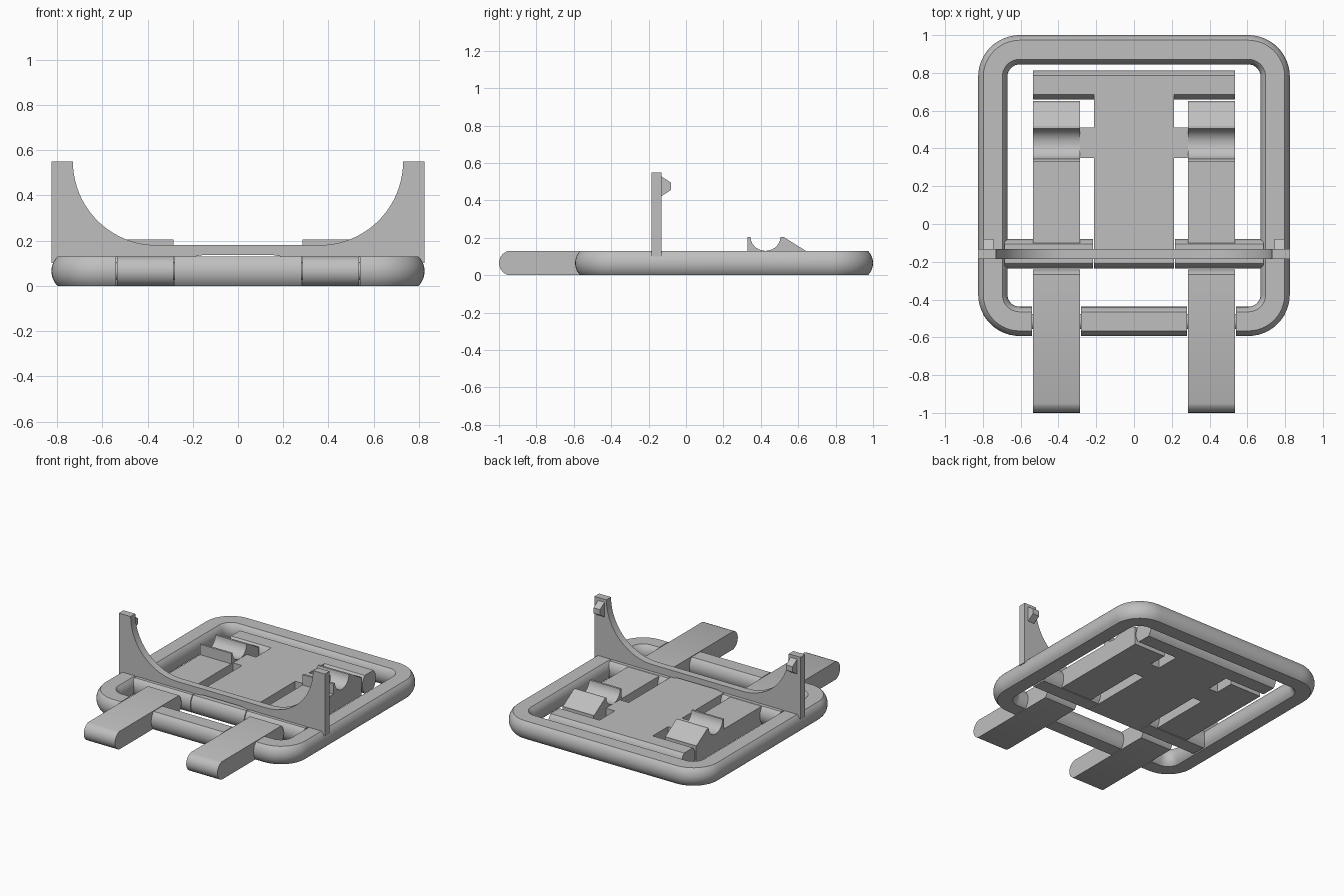
import bpy, bmesh, math
from mathutils import Vector

if "Cube" in bpy.data.objects:
    bpy.data.objects.remove(bpy.data.objects["Cube"], do_unlink=True)

grey = bpy.data.materials.new("light_grey_plastic")
grey.use_nodes = True
COLOR = (0.52, 0.52, 0.52, 1)
grey.diffuse_color = COLOR
grey.node_tree.nodes["Principled BSDF"].inputs["Base Color"].default_value = COLOR

H = 0.13      # bar height
W = 0.155     # bar width
BULGE = 0.027 # how far the rounded sides swell


def finish(name, bm):
    bmesh.ops.recalc_face_normals(bm, faces=bm.faces)
    mesh = bpy.data.meshes.new(name)
    bm.to_mesh(mesh)
    bm.free()
    mesh.materials.append(grey)
    obj = bpy.data.objects.new(name, mesh)
    bpy.context.collection.objects.link(obj)
    bpy.ops.object.select_all(action='DESELECT')
    obj.select_set(True)
    bpy.context.view_layer.objects.active = obj
    bpy.ops.object.shade_smooth_by_angle(angle=math.radians(30))
    return obj


def prism(name, outline, place, lo, hi):
    """Extrude a 2D outline; place(a, b, t) maps it into space."""
    bm = bmesh.new()
    ends = [[bm.verts.new(place(a, b, t)) for a, b in outline] for t in (lo, hi)]
    n = len(outline)
    bm.faces.new(ends[0])
    bm.faces.new(ends[1])
    for i in range(n):
        j = (i + 1) % n
        bm.faces.new((ends[0][i], ends[0][j], ends[1][j], ends[1][i]))
    return finish(name, bm)


def along_x(a, b, t):
    return (t, a, b)


def along_y(a, b, t):
    return (a, t, b)


def arc_side(sag, steps=10):
    """Points (swell, z) of a circular arc from z = 0 to z = H."""
    r = (H * H / 4 + sag * sag) / (2 * sag)
    half = math.asin(H / 2 / r)
    angles = [half * (2 * i / steps - 1) for i in range(steps + 1)]
    return [(r * math.cos(a) - r + sag, H / 2 + r * math.sin(a)) for a in angles]


def section(y0, y1, s0=BULGE, s1=BULGE):
    """Flat top and bottom with rounded ends."""
    back = [(y1 - s1 + d, z) for d, z in arc_side(s1)]
    front = [(y0 + s0 - d, z) for d, z in reversed(arc_side(s0))]
    return back + front


# Outer frame: section swept round a rounded rectangle, open at the front
X, Y0, Y1, R, OPEN = 0.825, -0.593, 1.0, 0.22, 0.54
path = [(Vector((OPEN, Y0)), Vector((0, -1)))]
for cx, cy, start in ((X - R, Y0 + R, -90), (X - R, Y1 - R, 0),
                      (R - X, Y1 - R, 90), (R - X, Y0 + R, 180)):
    for i in range(13):
        a = math.radians(start + 90 * i / 12)
        out = Vector((math.cos(a), math.sin(a)))
        path.append((Vector((cx, cy)) + out * R, out))
path.append((Vector((-OPEN, Y0)), Vector((0, -1))))
bm = bmesh.new()
rings = []
for p, out in path:
    ring = []
    for d, z in section(-W, 0):
        q = p + out * d
        ring.append(bm.verts.new((q.x, q.y, z)))
    rings.append(ring)
for r0, r1 in zip(rings, rings[1:]):
    for i in range(len(r0)):
        j = (i + 1) % len(r0)
        bm.faces.new((r0[i], r0[j], r1[j], r1[i]))
bm.faces.new(rings[0])
bm.faces.new(rings[-1])
finish("outer_frame", bm)

# Front bar between the legs, and the hinge pin running through
prism("front_bar", section(Y0, Y0 + W), along_x, -0.28, 0.28)
pin = [(Y0 + W / 2 + 0.04 * math.cos(k * math.pi / 12),
        H / 2 + 0.04 * math.sin(k * math.pi / 12)) for k in range(24)]
prism("front_hinge_pin", pin, along_x, -0.56, 0.56)

# Centre panel with its rear cross bar
prism("centre_panel", section(-0.235, 0.813), along_x, -0.213, 0.213)
prism("panel_rear_bar", section(0.813 - W, 0.813), along_x, -0.535, 0.535)

# Cradle side profile: front lip, round trough, rear ramp
trough = [(0.425 + 0.08 * math.cos(a), 0.205 + 0.075 * math.sin(a))
          for a in (math.pi * (1 + i / 14) for i in range(15))]
cradle = [(0.33, 0.12), (0.33, 0.205)] + trough + [(0.52, 0.205), (0.64, H), (0.64, 0.12)]
latch = [(-0.135, 0.53), (-0.08, 0.495), (-0.08, 0.455), (-0.135, 0.42)]

# Parts repeated on each side
for side, s in (("left", 1), ("right", -1)):
    def pair(part, outline, x0, x1):
        prism(side + "_" + part, outline, along_x, s * x0, s * x1)

    pair("middle_bar", section(-0.235, -0.08), 0.218, 0.685)
    pair("front_leg", section(-1.0, -0.24, 0.05, BULGE), 0.285, 0.535)
    pair("inner_arm", [(-0.1, 0), (0.65, 0), (0.65, H), (-0.1, H)], 0.285, 0.535)
    pair("arm_tab", [(0.35, 0), (0.51, 0), (0.51, H), (0.35, H)], 0.21, 0.29)
    pair("cradle", cradle, 0.285, 0.535)
    pair("latch", latch, 0.745, 0.797)

# Upright support plate with a scooped top edge
scoop = [(0.36 + 0.37 * math.cos(a), 0.55 + 0.37 * math.sin(a))
         for a in (-math.pi / 2 * (1 - i / 20) for i in range(21))]
half = [(0.15, 0.137), (0.22, 0.125), (0.68, 0.1), (X, 0.1), (X, 0.55)] + scoop[::-1]
plate = half + [(-x, z) for x, z in reversed(half)]
prism("support_plate", plate, along_y, -0.185, -0.132)
